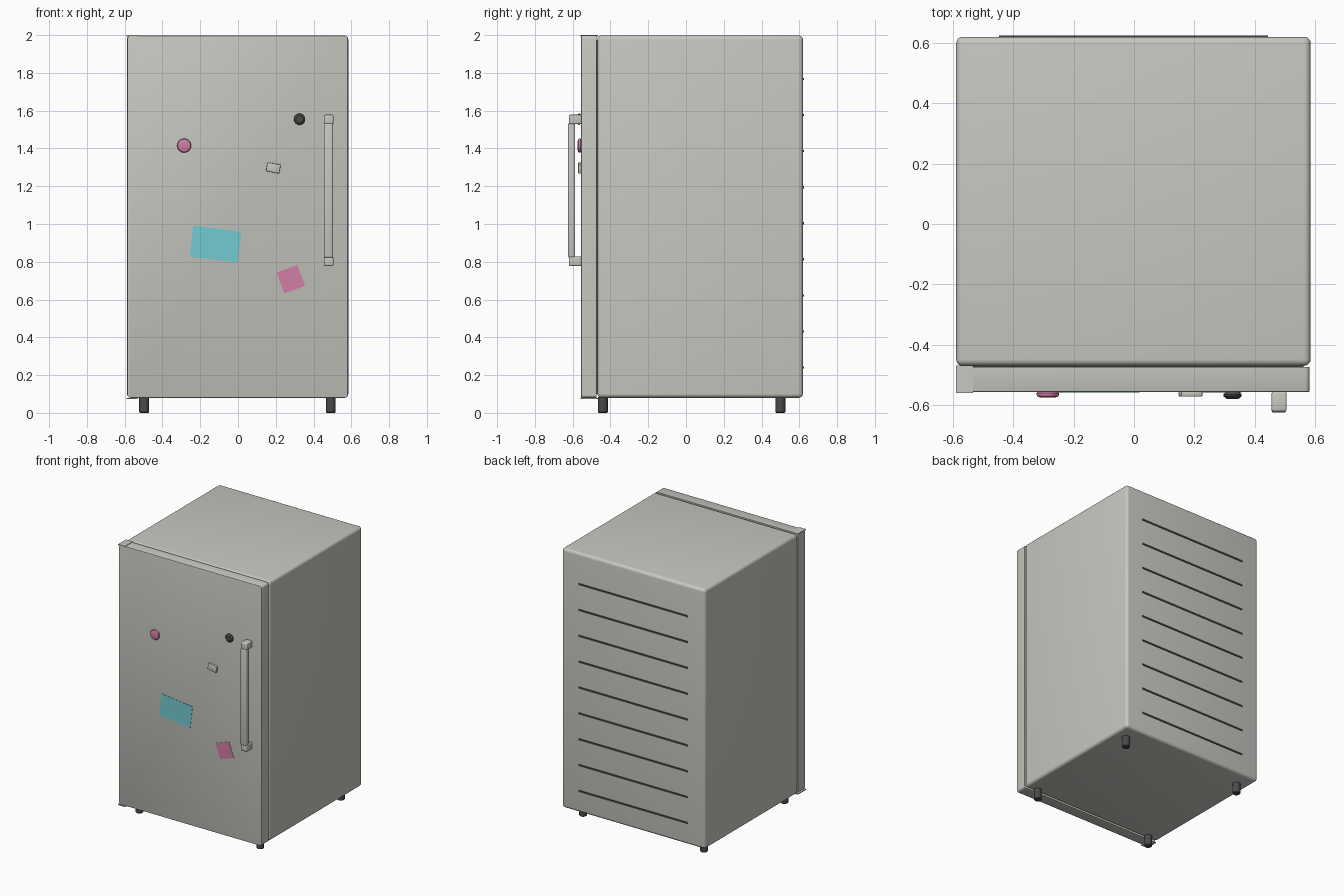
import bpy, bmesh, math
from mathutils import Matrix, Vector

if "Cube" in bpy.data.objects:
    bpy.data.objects.remove(bpy.data.objects["Cube"])


def mat(name, rgb):
    m = bpy.data.materials.new(name)
    m.diffuse_color = (*rgb, 1)
    m.use_nodes = True
    m.node_tree.nodes["Principled BSDF"].inputs["Base Color"].default_value = m.diffuse_color
    return m


SHELL = mat("warm light grey", (0.58, 0.58, 0.54))
DARK = mat("dark grey", (0.07, 0.07, 0.07))
PINK = mat("pink", (0.64, 0.21, 0.38))
CYAN = mat("cyan", (0.17, 0.60, 0.64))


def finish(bm, name, material, smooth=True):
    bmesh.ops.recalc_face_normals(bm, faces=bm.faces)
    me = bpy.data.meshes.new(name)
    bm.to_mesh(me)
    bm.free()
    ob = bpy.data.objects.new(name, me)
    bpy.context.collection.objects.link(ob)
    me.materials.append(material)
    if smooth:
        bpy.ops.object.select_all(action='DESELECT')
        ob.select_set(True)
        bpy.context.view_layer.objects.active = ob
        bpy.ops.object.shade_smooth_by_angle(angle=math.radians(35))
    return ob


def box(name, lo, hi, material, bevel=0, segments=3, tilt=0, corner=0):
    """Box between two corners; tilt turns it about the y axis, corner rounds the edges along y."""
    lo, hi = Vector(lo), Vector(hi)
    bm = bmesh.new()
    bmesh.ops.create_cube(bm, size=1, matrix=Matrix.Diagonal((*(hi - lo), 1)))
    if corner:
        edges = [e for e in bm.edges
                 if abs((e.verts[0].co - e.verts[1].co).normalized().y) > 0.9]
        bmesh.ops.bevel(bm, geom=edges, offset=corner, segments=5, profile=0.5, affect='EDGES')
        front = [e for e in bm.edges if all(v.co.y < 0 for v in e.verts)]
        bmesh.ops.bevel(bm, geom=front, offset=bevel, segments=segments, profile=0.5, affect='EDGES')
    elif bevel:
        bmesh.ops.bevel(bm, geom=bm.edges[:], offset=bevel, segments=segments,
                        profile=0.5, affect='EDGES')
    bm.transform(Matrix.Translation((lo + hi) / 2) @ Matrix.Rotation(math.radians(tilt), 4, 'Y'))
    return finish(bm, name, material, smooth=bool(bevel))


def lathe(name, profile, origin, material, along_y=False, steps=32):
    """Spin (radius, height) points about z, or lay the axis towards -y."""
    bm = bmesh.new()
    vs = [bm.verts.new((r, 0, h)) for r, h in profile]
    es = [bm.edges.new(p) for p in zip(vs, vs[1:])]
    bmesh.ops.spin(bm, geom=vs + es, axis=(0, 0, 1), cent=(0, 0, 0),
                   angle=math.tau, steps=steps)
    bmesh.ops.remove_doubles(bm, verts=bm.verts[:], dist=1e-5)
    turn = Matrix.Rotation(math.pi / 2, 4, 'X') if along_y else Matrix()
    bm.transform(Matrix.Translation(origin) @ turn)
    return finish(bm, name, material)


DOOR_Y = -0.555

# Cabinet, seal and door
box("cabinet", (-0.588, -0.469, 0.08), (0.584, 0.619, 1.998), SHELL, bevel=0.022, segments=5)
box("door_seal", (-0.565, -0.474, 0.1), (0.56, -0.466, 1.975), DARK)
box("door", (-0.585, DOOR_Y, 0.08), (0.581, -0.473, 1.997), SHELL,
    bevel=0.003, segments=2, corner=0.016)

# Hinge plates above and below the door
for name, z in (("top_hinge", 1.993), ("bottom_hinge", 0.073)):
    box(name, (-0.589, -0.559, z), (-0.533, -0.467, z + 0.007), SHELL)

# Handle: two brackets and a bar between
for name, z in (("upper_handle_bracket", 1.529), ("lower_handle_bracket", 0.778)):
    box(name, (0.455, -0.62, z), (0.505, DOOR_Y + 0.002, z + 0.05), SHELL, bevel=0.007)
box("handle_bar", (0.455, -0.624, 0.822), (0.503, -0.587, 1.534), SHELL, bevel=0.008)

# Feet
for side, x in (("left", -0.497), ("right", 0.491)):
    for end, y in (("front", -0.44), ("back", 0.5)):
        lathe(f"{end}_{side}_foot",
              [(0, 0), (0.022, 0), (0.026, 0.004), (0.026, 0.085), (0, 0.085)],
              (x, y, 0), DARK, steps=24)

# Vent strips on the back
for i in range(9):
    z = 0.24 + i * 0.191
    box(f"vent_strip_{i + 1}", (-0.447, 0.612, z - 0.006), (0.443, 0.624, z + 0.006), DARK)

# Fridge magnets
lathe("round_magnet", [(0, 0), (0.034, 0), (0.037, 0.004), (0.037, 0.010), (0.034, 0.015),
                       (0.027, 0.018), (0, 0.019)],
      (-0.285, DOOR_Y, 1.415), PINK, along_y=True)
lathe("dark_magnet", [(0, 0), (0.022, 0), (0.030, 0.008), (0.030, 0.014), (0.020, 0.023),
                      (0, 0.023)],
      (0.326, DOOR_Y, 1.555), DARK, along_y=True)
box("bar_magnet", (0.151, -0.571, 1.273), (0.223, DOOR_Y + 0.001, 1.321), SHELL,
    bevel=0.004, segments=2, tilt=11)

# Paper notes
box("cyan_note", (-0.247, -0.557, 0.811), (0.009, DOOR_Y + 0.001, 0.976), CYAN, tilt=7)
box("pink_note", (0.221, -0.557, 0.649), (0.339, DOOR_Y + 0.001, 0.767), PINK, tilt=-20)
